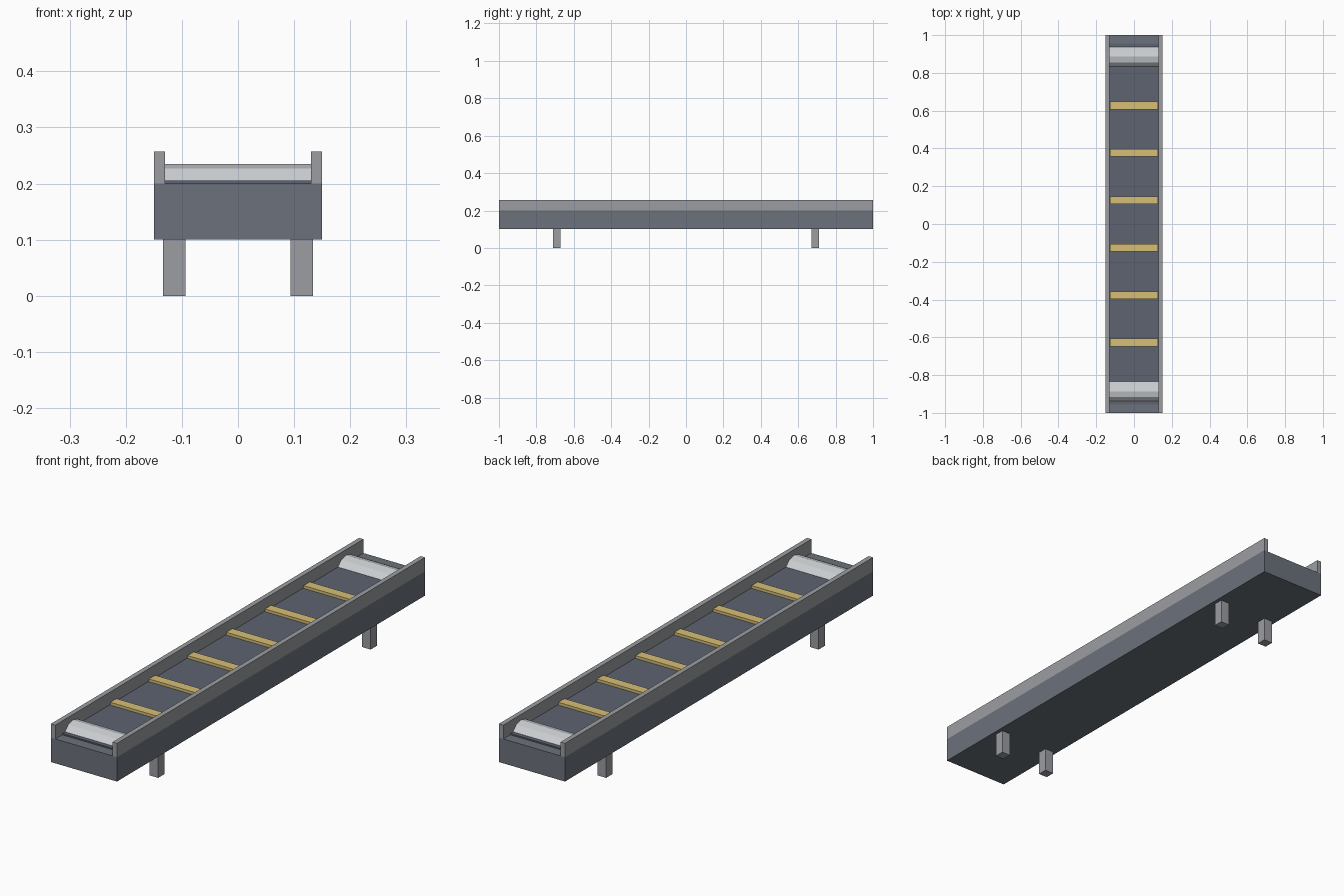
import bpy
import math

if "Cube" in bpy.data.objects:
    bpy.data.objects.remove(bpy.data.objects["Cube"])


def material(name, rgb):
    m = bpy.data.materials.new(name)
    m.diffuse_color = (*rgb, 1)
    m.use_nodes = True
    m.node_tree.nodes["Principled BSDF"].inputs["Base Color"].default_value = m.diffuse_color
    return m


FRAME = material("frame_slate", (0.15, 0.17, 0.20))
STEEL = material("light_steel", (0.33, 0.34, 0.36))
BELT = material("belt_dark", (0.11, 0.125, 0.16))
ROLLER = material("roller_silver", (0.60, 0.62, 0.64))
YELLOW = material("slat_yellow", (0.68, 0.52, 0.18))


def finish(name, mat):
    ob = bpy.context.object
    ob.name = name
    ob.data.materials.append(mat)
    return ob


def box(name, center, size, mat):
    bpy.ops.mesh.primitive_cube_add(size=1, location=center)
    ob = finish(name, mat)
    ob.scale = size
    bpy.ops.object.transform_apply(location=False, rotation=False, scale=True)
    return ob


# Main bed and the belt lying on it
box("bed", (0, 0, 0.15), (0.30, 2.0, 0.10), FRAME)
box("belt", (0, 0, 0.198), (0.26, 1.91, 0.015), BELT)

# Side rails
for side, x in (("left", -0.14), ("right", 0.14)):
    box(f"{side}_rail", (x, 0, 0.2285), (0.02, 2.0, 0.057), STEEL)

# Legs
for end, y in (("front", -0.69), ("back", 0.69)):
    for side, x in (("left", -0.114), ("right", 0.114)):
        box(f"{end}_{side}_leg", (x, y, 0.05), (0.04, 0.04, 0.10), STEEL)

# Twelve-sided end rollers, half sunk into the bed
for end, y in (("front", -0.886), ("back", 0.886)):
    bpy.ops.mesh.primitive_cylinder_add(vertices=12, radius=0.06, depth=0.26,
                                        location=(0, y, 0.175),
                                        rotation=(0, math.pi / 2, 0))
    finish(f"{end}_roller", ROLLER)

# Cross slats on the belt
for i in range(6):
    box(f"slat_{i + 1}", (0, (i - 2.5) * 0.251, 0.21), (0.254, 0.04, 0.014), YELLOW)
